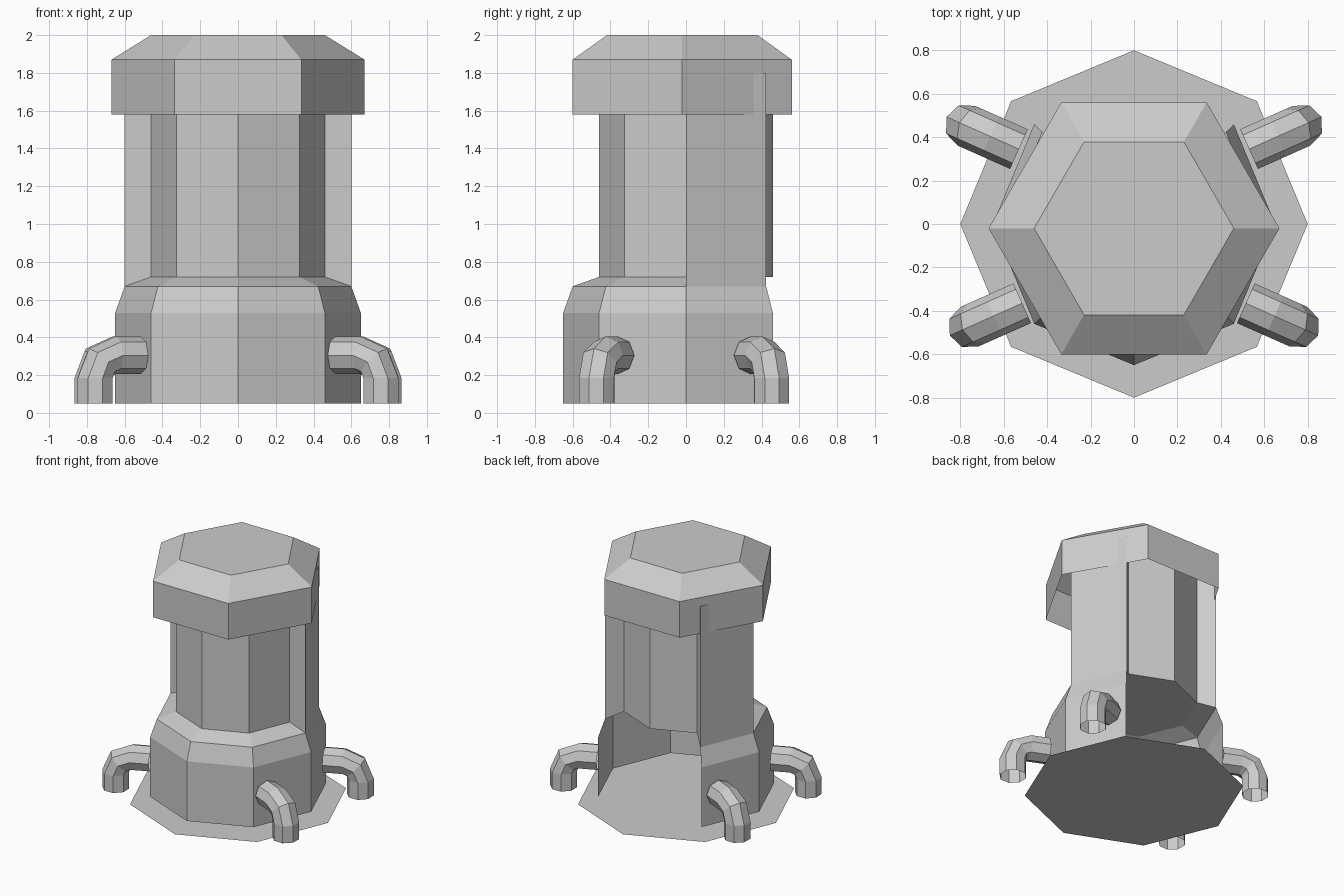
import bpy, bmesh
from math import sin, cos, radians
from mathutils import Vector

cube = bpy.data.objects.get("Cube")
if cube:
    bpy.data.objects.remove(cube)

grey = bpy.data.materials.new("light_grey")
grey.use_nodes = True
grey.diffuse_color = (0.6, 0.6, 0.6, 1)
grey.node_tree.nodes["Principled BSDF"].inputs["Base Color"].default_value = (0.6, 0.6, 0.6, 1)


def polar(r, degrees, z):
    a = radians(degrees)
    return Vector((r * cos(a), r * sin(a), z))


def skin(name, rings, closed=True, ends=()):
    """Bridge a list of point rings with quads; ends lists the rings to fill."""
    bm = bmesh.new()
    loops = [[bm.verts.new(p) for p in ring] for ring in rings]
    n = len(loops[0])
    for low, high in zip(loops, loops[1:]):
        for i in range(n if closed else n - 1):
            j = (i + 1) % n
            bm.faces.new((low[i], low[j], high[j], high[i]))
    for k in ends:
        bm.faces.new(loops[k] if k else loops[k][::-1])
    mesh = bpy.data.meshes.new(name)
    bm.to_mesh(mesh)
    bm.free()
    mesh.materials.append(grey)
    obj = bpy.data.objects.new(name, mesh)
    bpy.context.collection.objects.link(obj)
    return obj


def lathe(name, profile, angles, closed=True, ends=(), shift=0):
    rings = [[polar(r, a, z) + Vector((0, shift, 0)) for a in angles] for r, z in profile]
    return skin(name, rings, closed, ends)


octagon = range(0, 360, 45)
hexagon = range(0, 360, 60)

# Flat ground plate
lathe("ground_plate", [(0.8, 0)], octagon, ends=(0,)).data.flip_normals()

# Lower housing, open at the bottom and across the two rear sides
lathe("lower_housing", [(0.65, 0.05), (0.65, 0.53), (0.6, 0.67), (0.46, 0.72)],
      range(135, 406, 45), closed=False)

# Central column
lathe("column", [(0.46, 0.72), (0.46, 1.8)], octagon, ends=(0, -1))

# Tall side buttresses: outer wall with a closing wall at each end
for side, start in (("left", 0), ("right", 135)):
    a, b = start, start + 45
    bottom = [polar(0.46, a, 0.72), polar(0.6, a, 0.67),
              polar(0.6, b, 0.67), polar(0.46, b, 0.72)]
    top = [Vector((p.x, p.y, 1.8)) for p in bottom]
    skin(side + "_buttress", [bottom, top], closed=False, ends=(-1,))

# Chamfered hexagonal cap, open underneath
lathe("cap", [(0.67, 1.58), (0.67, 1.87), (0.46, 2.0)], hexagon, ends=(-1,), shift=-0.02)


def pipe(name, x_side, y_side, start, direction):
    """Open elbow pipe running outward, then bending down."""
    out = Vector((x_side * cos(radians(direction)), y_side * sin(radians(direction)), 0))
    up = Vector((0, 0, 1))
    across = out.cross(up)
    origin = Vector((x_side * start[0], y_side * start[1], 0.305))
    radius, bend, straight = 0.1, 0.12, 0.145
    pivot = origin + out * straight - up * bend
    # Each station: centre and the ring's outer-bend direction
    stations = [(origin, up)]
    for t in (0, 45, 90):
        normal = up * cos(radians(t)) + out * sin(radians(t))
        stations.append((pivot + normal * bend, normal))
    foot = pivot + out * bend
    stations.append((Vector((foot.x, foot.y, 0.05)), out))
    rings = [[c + (n * cos(radians(a)) + across * sin(radians(a))) * radius for a in octagon]
             for c, n in stations]
    obj = skin(name, rings)
    obj.data.flip_normals()
    return obj


for side, x_side in (("left", 1), ("right", -1)):
    pipe("rear_" + side + "_pipe", x_side, 1, (0.53, 0.345), 24)
    pipe("front_" + side + "_pipe", x_side, -1, (0.515, 0.365), 24)

# Consistent outward normals on the open pipes
for obj in bpy.data.objects:
    if obj.name.endswith("_pipe"):
        bm = bmesh.new()
        bm.from_mesh(obj.data)
        bmesh.ops.recalc_face_normals(bm, faces=bm.faces[:])
        bm.to_mesh(obj.data)
        bm.free()
